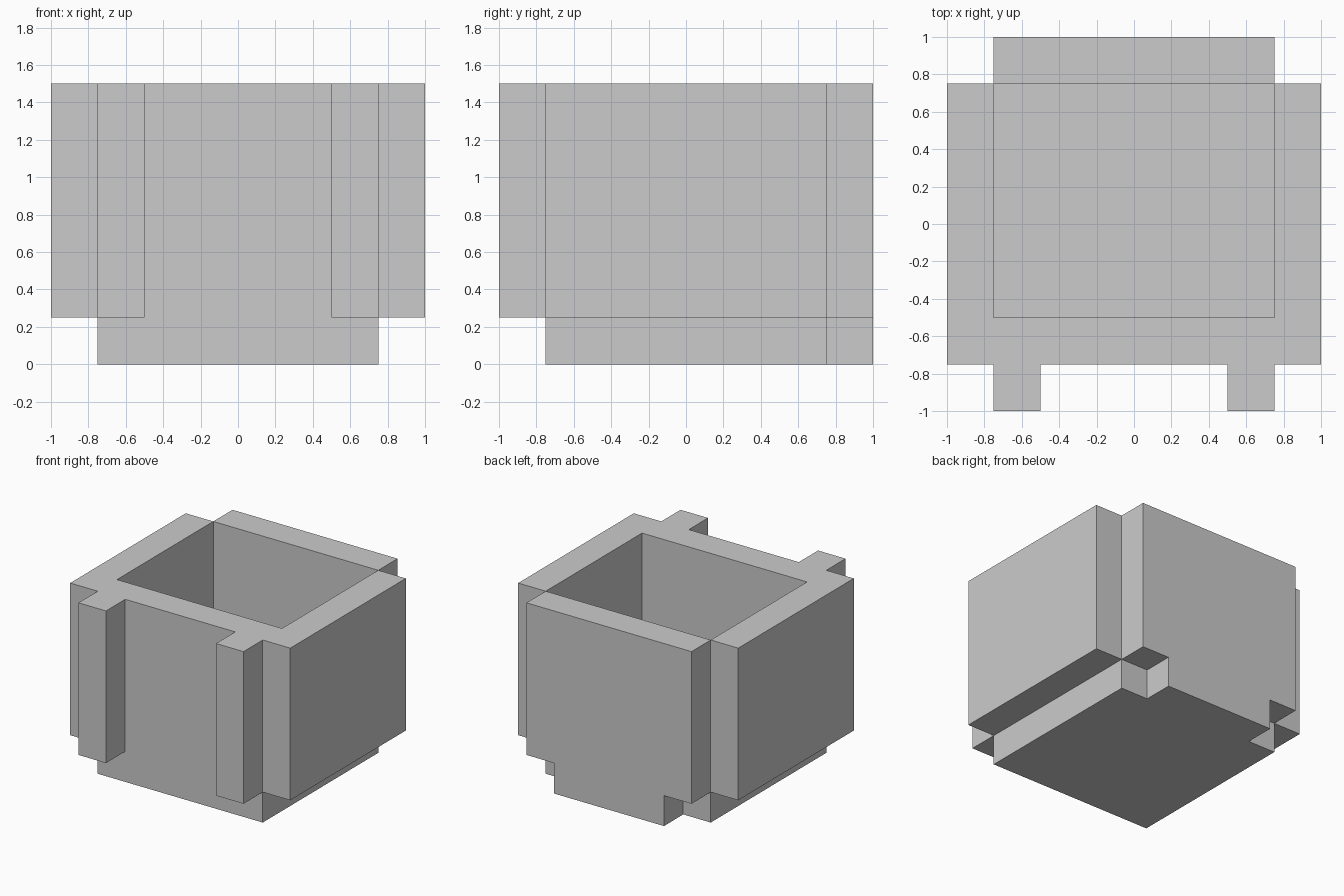
import bpy, bmesh
from mathutils import Vector

if "Cube" in bpy.data.objects:
    bpy.data.objects.remove(bpy.data.objects["Cube"])

U = 0.25          # every panel is one unit thick
cells = set()

def block(x0, x1, y0, y1, z0, z1, mirror=False):
    """Fill a box of unit cells, optionally mirrored across x."""
    for x in range(x0, x1):
        for y in range(y0, y1):
            for z in range(z0, z1):
                cells.add((x, y, z))
                if mirror:
                    cells.add((-x - 1, y, z))

block(-3, 3, -3, 3, 0, 1)                # floor panel
block(-2, 2, 3, 4, 0, 1)                 # floor tab under the back panel
block(-3, 3, -3, -2, 1, 6)               # front panel
block(-3, 3, 3, 4, 1, 6)                 # back panel
block(3, 4, -3, 3, 1, 6, mirror=True)    # side panels
block(2, 3, -4, -3, 1, 6, mirror=True)   # front ribs

# Skin only the exposed cell sides, so the box is one clean shell
bm = bmesh.new()
for c in sorted(cells):
    for axis in range(3):
        for sign in (-1, 1):
            n = [0, 0, 0]
            n[axis] = sign
            if tuple(a + b for a, b in zip(c, n)) in cells:
                continue
            n = Vector(n)
            u = Vector([float(i == (axis + 1) % 3) for i in range(3)])
            v = n.cross(u)
            mid = Vector(c) + Vector((0.5, 0.5, 0.5)) + n / 2
            corners = [mid + (u * a + v * b) / 2
                       for a, b in ((-1, -1), (1, -1), (1, 1), (-1, 1))]
            bm.faces.new([bm.verts.new(p * U) for p in corners])
bmesh.ops.remove_doubles(bm, verts=bm.verts[:], dist=0.001)
bmesh.ops.dissolve_limit(bm, angle_limit=0.01, verts=bm.verts[:], edges=bm.edges[:])

mesh = bpy.data.meshes.new("open_box")
bm.to_mesh(mesh)
bm.free()
bpy.context.collection.objects.link(bpy.data.objects.new("open_box", mesh))
